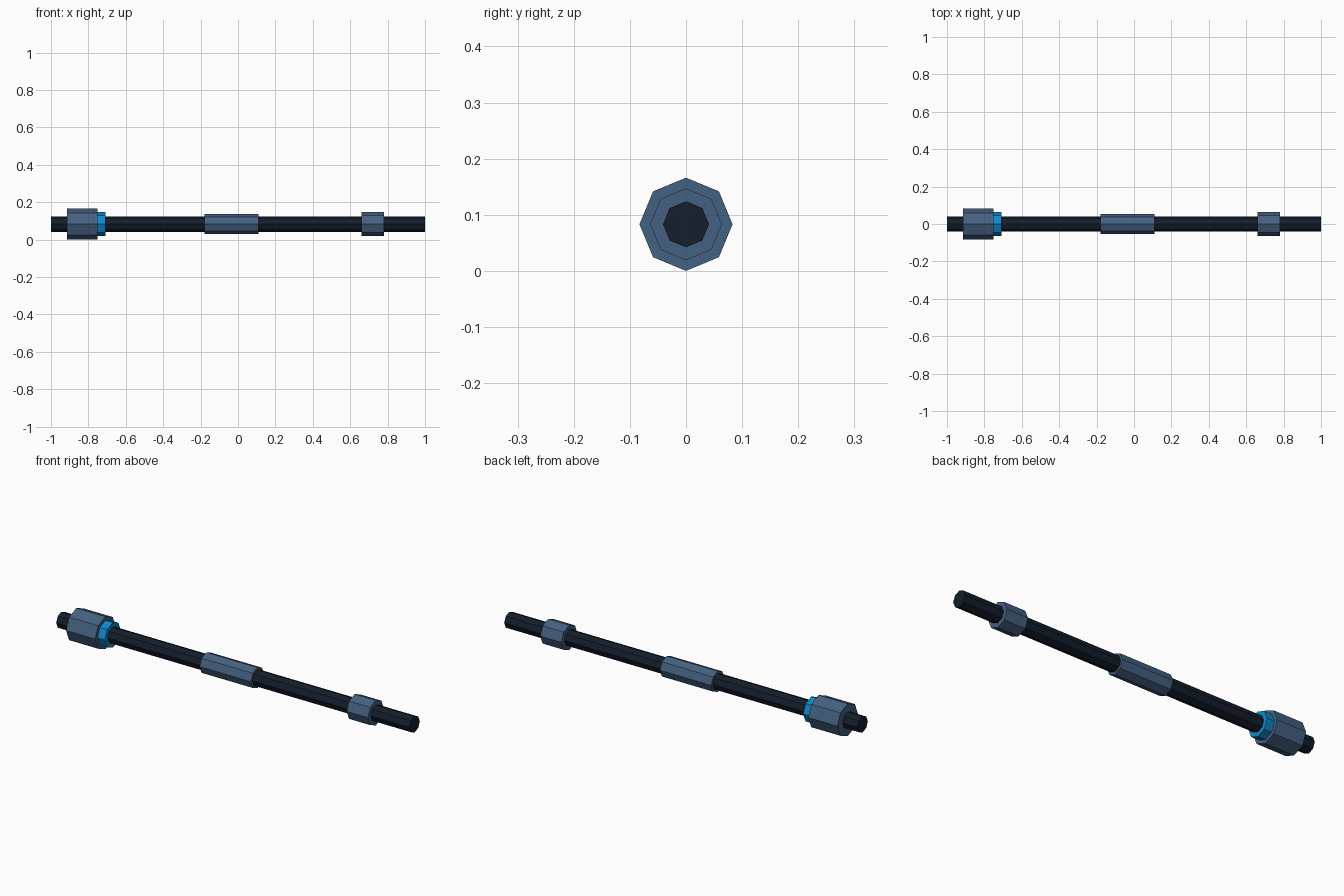
import bpy
import math
from mathutils import Matrix

if "Cube" in bpy.data.objects:
    bpy.data.objects.remove(bpy.data.objects["Cube"])

AXIS_Z = 0.083


def material(name, rgb):
    m = bpy.data.materials.new(name)
    m.diffuse_color = (*rgb, 1.0)
    m.use_nodes = True
    m.node_tree.nodes["Principled BSDF"].inputs["Base Color"].default_value = m.diffuse_color
    return m


dark = material("dark_rod", (0.007, 0.013, 0.025))
steel = material("steel_blue", (0.06, 0.12, 0.22))
blue = material("bright_blue", (0.005, 0.25, 0.6))


def octagon_bar(name, x0, x1, radius, mat):
    """Eight-sided prism along x with a corner pointing straight up."""
    bpy.ops.mesh.primitive_cylinder_add(vertices=8, radius=radius, depth=x1 - x0)
    ob = bpy.context.object
    ob.name = name
    ob.data.transform(Matrix.Rotation(math.pi / 2, 4, 'Y'))
    ob.location = ((x0 + x1) / 2, 0, AXIS_Z)
    ob.data.materials.append(mat)


# long shaft
octagon_bar("shaft", -1.0, 1.0, 0.041, dark)
# heavy end collar and its accent ring
octagon_bar("end_collar", -0.915, -0.75, 0.083, steel)
octagon_bar("accent_ring", -0.752, -0.708, 0.064, blue)
# central grip sleeve
octagon_bar("grip_sleeve", -0.18, 0.11, 0.053, steel)
# smaller collar at the other end
octagon_bar("small_collar", 0.66, 0.78, 0.064, steel)
